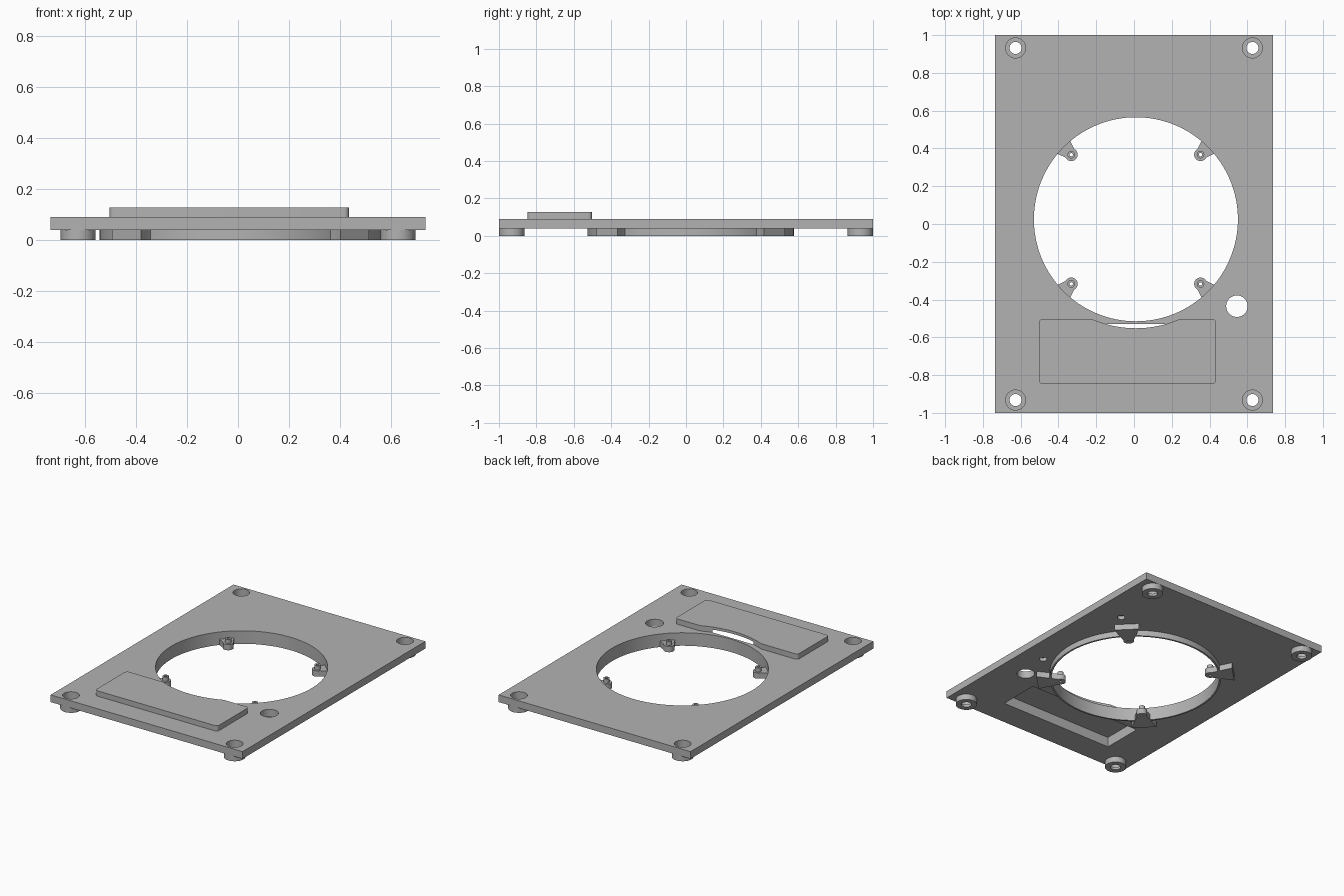
import bpy, bmesh, math
from mathutils import Vector

cube = bpy.data.objects.get("Cube")
if cube:
    bpy.data.objects.remove(cube, do_unlink=True)

grey = bpy.data.materials.new("matte_grey")
grey.use_nodes = True
GREY = (0.45, 0.45, 0.45, 1)
grey.diffuse_color = GREY
grey.node_tree.nodes["Principled BSDF"].inputs["Base Color"].default_value = GREY

CENTRE = Vector((0.01, 0.025))
BASE, TOP, COVER_TOP = 0.04, 0.09, 0.127
RING = 0.54


def prism(name, outline, z0, z1):
    """Extrude a counter-clockwise outline from z0 to z1."""
    bm = bmesh.new()
    low = [bm.verts.new((x, y, z0)) for x, y in outline]
    high = [bm.verts.new((x, y, z1)) for x, y in outline]
    n = len(low)
    bm.faces.new(low[::-1])
    bm.faces.new(high)
    for i in range(n):
        j = (i + 1) % n
        bm.faces.new((low[i], low[j], high[j], high[i]))
    mesh = bpy.data.meshes.new(name)
    bm.to_mesh(mesh)
    bm.free()
    mesh.materials.append(grey)
    obj = bpy.data.objects.new(name, mesh)
    bpy.context.collection.objects.link(obj)
    return obj


def arc(c, r, a0, a1, n):
    return [(c[0] + r * math.cos(a0 + (a1 - a0) * i / n),
             c[1] + r * math.sin(a0 + (a1 - a0) * i / n)) for i in range(n + 1)]


def disc(name, c, r, z0, z1, n=40):
    return prism(name, arc(c, r, 0, math.tau, n)[:-1], z0, z1)


def rect(x0, x1, y0, y1, r=0):
    if not r:
        return [(x0, y0), (x1, y0), (x1, y1), (x0, y1)]
    corners = [(x1 - r, y1 - r), (x0 + r, y1 - r), (x0 + r, y0 + r), (x1 - r, y0 + r)]
    q = math.pi / 2
    return [p for k, c in enumerate(corners) for p in arc(c, r, k * q, k * q + q, 6)]


def finish(obj, cutters=()):
    """Subtract the cutters, then smooth the round walls."""
    for c in cutters:
        c.hide_render = True
        mod = obj.modifiers.new("cut", 'BOOLEAN')
        mod.operation, mod.solver, mod.object = 'DIFFERENCE', 'EXACT', c
    if cutters:
        graph = bpy.context.evaluated_depsgraph_get()
        mesh = bpy.data.meshes.new_from_object(obj.evaluated_get(graph))
        obj.modifiers.clear()
        obj.data = mesh
        for c in cutters:
            bpy.data.objects.remove(c, do_unlink=True)
    obj.data.shade_smooth()
    obj.data.set_sharp_from_angle(angle=math.radians(30))
    return obj


def pocket():
    return prism("pocket_cutter", rect(-0.465, 0.405, -0.815, -0.53), -0.1, 0.109)


corners = [(sx * 0.627, sy * 0.932) for sx in (-1, 1) for sy in (-1, 1)]

# Main plate with the round opening, corner bores, cable hole and pocket
plate = prism("base_plate", rect(-0.735, 0.735, -1, 1), BASE, TOP)
cuts = [disc("opening_cutter", CENTRE, RING, -0.1, 0.3, 128),
        disc("cable_cutter", (0.545, -0.435), 0.057, -0.1, 0.3), pocket()]
cuts += [disc("bore_cutter", c, 0.053, -0.1, 0.3) for c in corners]
cuts += [disc("blind_hole_cutter", c, 0.025, 0, 0.065, 24)
         for c in ((0.54, 0.515), (0.58, -0.22))]
finish(plate, cuts)

# Raised hollow cover, notched around the opening
cover = prism("raised_cover", rect(-0.503, 0.435, -0.847, -0.503, 0.02), TOP, COVER_TOP)
finish(cover, [disc("notch_cutter", CENTRE, 0.577, 0, 0.3, 128), pocket()])

# Thin rim hanging below the opening
rim = disc("opening_rim", CENTRE, 0.552, 0, BASE, 128)
finish(rim, [disc("rim_cutter", CENTRE, RING, -0.1, 0.3, 128)])

# Corner feet with counterbored screw holes
for i, c in enumerate(corners):
    foot = disc(f"corner_foot_{i + 1}", c, 0.068, 0, BASE)
    finish(foot, [disc("screw_cutter", c, 0.032, -0.1, 0.3),
                  disc("counterbore_cutter", c, 0.053, 0.018, 0.3)])

# Tapered tabs reaching into the opening, each with a hollow boss
for i in range(4):
    angle = math.pi / 4 + i * math.pi / 2
    out = Vector((math.cos(angle), math.sin(angle)))
    side = Vector((-out.y, out.x))
    tip = CENTRE + out * 0.484
    end = CENTRE + out * 0.633
    outline = [end - side * 0.08, end + side * 0.08]
    outline += arc(tip, 0.034, angle + 1.27, angle + math.tau - 1.27, 16)
    tab = prism(f"mount_tab_{i + 1}", outline, 0, BASE)
    finish(tab, [disc("tab_hole_cutter", tip, 0.009, -0.1, 0.3, 16)])
    boss = disc(f"tab_boss_{i + 1}", tip, 0.02, BASE, 0.068, 24)
    finish(boss, [disc("boss_hole_cutter", tip, 0.009, -0.1, 0.3, 16)])
